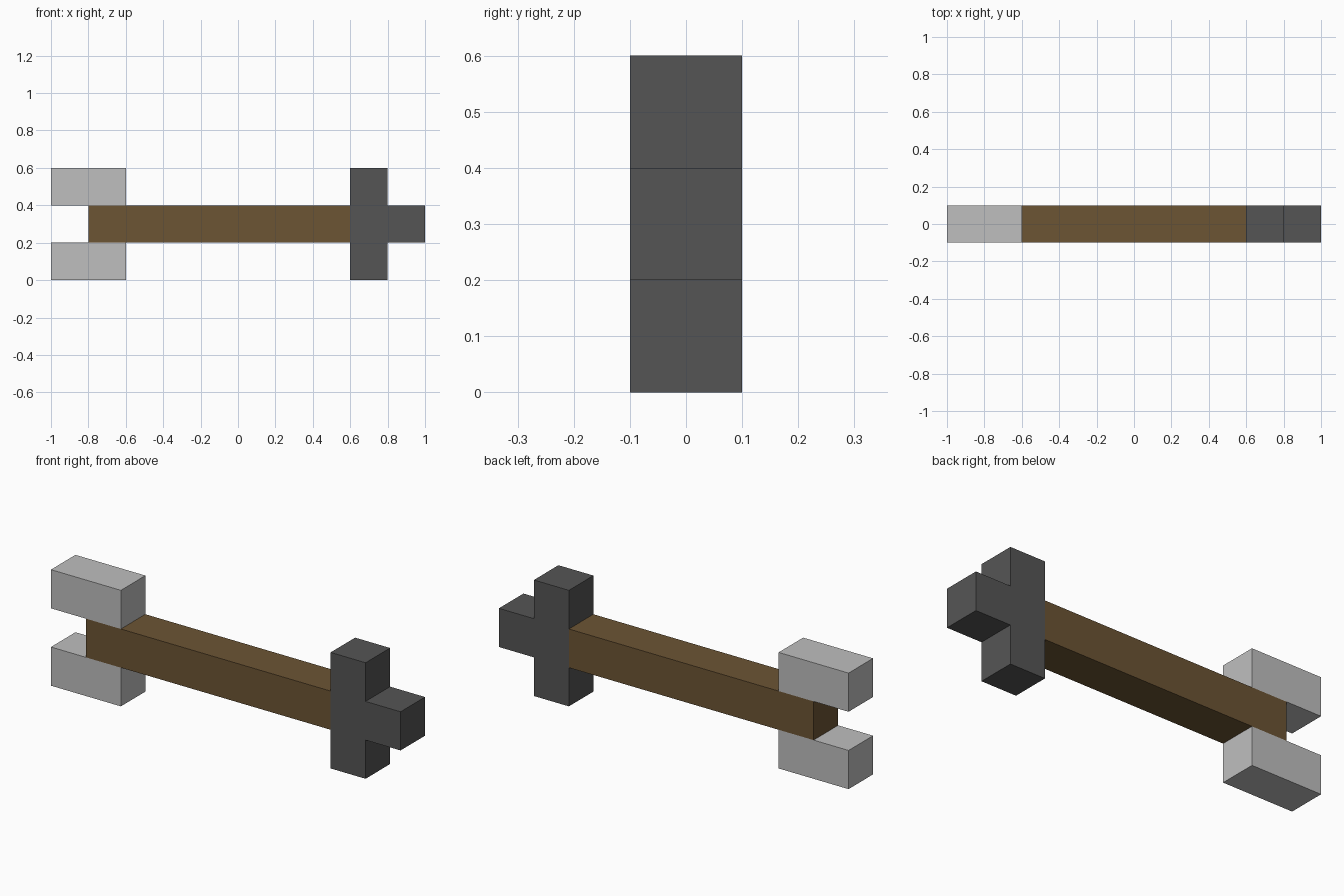
import bpy, bmesh

cube = bpy.data.objects.get("Cube")
if cube:
    bpy.data.objects.remove(cube, do_unlink=True)

HALF_DEPTH = 0.1


def material(name, rgb):
    mat = bpy.data.materials.new(name)
    mat.use_nodes = True
    mat.diffuse_color = (*rgb, 1)
    bsdf = next(n for n in mat.node_tree.nodes if n.type == "BSDF_PRINCIPLED")
    bsdf.inputs["Base Color"].default_value = (*rgb, 1)
    return mat


def extruded(name, profile, mat):
    """Extrude an (x, z) outline through the full depth in y."""
    bm = bmesh.new()
    face = bm.faces.new([bm.verts.new((x, -HALF_DEPTH, z)) for x, z in profile])
    result = bmesh.ops.extrude_face_region(bm, geom=[face])
    moved = [g for g in result["geom"] if isinstance(g, bmesh.types.BMVert)]
    bmesh.ops.translate(bm, verts=moved, vec=(0, 2 * HALF_DEPTH, 0))
    bmesh.ops.recalc_face_normals(bm, faces=bm.faces)
    mesh = bpy.data.meshes.new(name)
    bm.to_mesh(mesh)
    bm.free()
    mesh.materials.append(mat)
    obj = bpy.data.objects.new(name, mesh)
    bpy.context.collection.objects.link(obj)
    return obj


def rectangle(x0, x1, z0, z1):
    return [(x0, z0), (x1, z0), (x1, z1), (x0, z1)]


wood = material("brown wood", (0.15, 0.089, 0.034))
stone = material("dark grey stone", (0.091, 0.091, 0.091))
pale = material("light grey", (0.52, 0.52, 0.52))

# Wooden shaft
extruded("shaft", rectangle(-0.8, 0.6, 0.2, 0.4), wood)

# Cross-shaped head: tall bar with a stub tip
extruded("head", [(0.6, 0), (0.8, 0), (0.8, 0.2), (1, 0.2),
                  (1, 0.4), (0.8, 0.4), (0.8, 0.6), (0.6, 0.6)], stone)

# Pair of tail fins above and below the shaft
for name, z in (("lower_fin", 0.0), ("upper_fin", 0.4)):
    extruded(name, rectangle(-1, -0.6, z, z + 0.2), pale)
